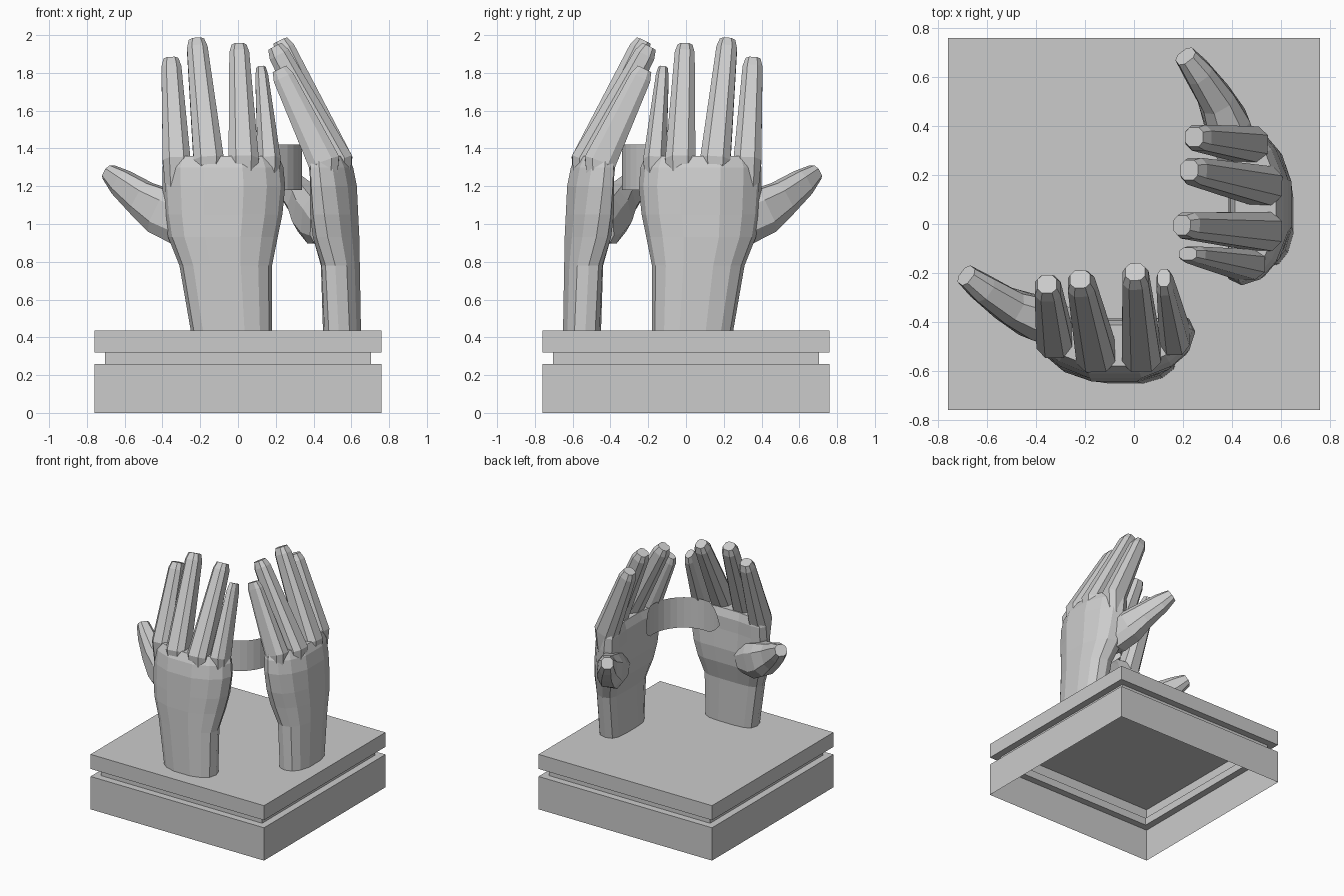
import bpy, bmesh, math
from mathutils import Vector, Matrix

cube = bpy.data.objects.get("Cube")
if cube:
    bpy.data.objects.remove(cube)

grey = bpy.data.materials.new("stone_grey")
grey.use_nodes = True
grey.diffuse_color = (0.6, 0.6, 0.6, 1)
grey.node_tree.nodes["Principled BSDF"].inputs["Base Color"].default_value = grey.diffuse_color

# reflection that turns the front hand into the side hand
SWAP = Matrix(((0, -1, 0, 0), (-1, 0, 0, 0), (0, 0, 1, 0), (0, 0, 0, 1)))


def finish(bm, name):
    me = bpy.data.meshes.new(name)
    bm.to_mesh(me)
    bm.free()
    me.materials.append(grey)
    ob = bpy.data.objects.new(name, me)
    bpy.context.collection.objects.link(ob)
    return ob


def loft(name, rings, caps=True, closed=True):
    bm = bmesh.new()
    loops = [[bm.verts.new(p) for p in ring] for ring in rings]
    n = len(loops[0])
    for a, b in zip(loops, loops[1:]):
        for i in range(n if closed else n - 1):
            j = (i + 1) % n
            bm.faces.new((a[i], a[j], b[j], b[i]))
    if caps:
        bm.faces.new(loops[-1])
        bm.faces.new(loops[0][::-1])
        bmesh.ops.recalc_face_normals(bm, faces=bm.faces[:])
    return finish(bm, name)


def squashed(t, power=0.75):
    c, s = math.cos(t), math.sin(t)
    return (math.copysign(abs(c) ** power, c), math.copysign(abs(s) ** power, s))


def tube(name, path, radii, side, sides=8):
    """Tapered limb: the first radius runs along side, the second across it."""
    pts = [Vector(p) for p in path]
    rings = []
    for k, p in enumerate(pts):
        d = (pts[min(k + 1, len(pts) - 1)] - pts[max(k - 1, 0)]).normalized()
        u = Vector(side)
        u = (u - d * u.dot(d)).normalized()
        v = d.cross(u)
        ra, rb = radii[k]
        ring = []
        for i in range(sides):
            c, s = squashed(math.tau * (i + 0.5) / sides)
            ring.append(p + u * ra * c + v * rb * s)
        rings.append(ring)
    return loft(name, rings)


def palm_ring(z, left, right, back, inner, bend, sides=14):
    cx, rx = (left + right) / 2, (right - left) / 2
    cy, ry = (back + inner) / 2, (inner - back) / 2
    ring = []
    for i in range(sides):
        c, s = squashed(math.tau * i / sides)
        ring.append((cx + rx * c, cy + ry * s + bend * c * c, z))
    return ring


# plinth: stepped square shell, open underneath
profile = [(0.76, 0), (0.76, 0.26), (0.705, 0.26), (0.705, 0.32), (0.76, 0.32), (0.76, 0.435)]
corners = [(-1, -1), (1, -1), (1, 1), (-1, 1)]
plinth = loft("plinth", [[(x * r, y * r, z) for x, y in corners] for r, z in profile], caps=False)
bm = bmesh.new()
bm.from_mesh(plinth.data)
bm.faces.new([v for v in bm.verts][-4:])
bm.to_mesh(plinth.data)
bm.free()

# wrist and palm: height, left, right, back, inner, end bend
hand = [loft("wrist_and_palm", [palm_ring(*r) for r in (
    (0.435, -0.25, 0.18, -0.655, -0.45, 0.02),
    (0.78, -0.31, 0.18, -0.65, -0.44, 0.03),
    (0.93, -0.37, 0.21, -0.65, -0.4, 0.05),
    (1.05, -0.39, 0.235, -0.645, -0.39, 0.06),
    (1.2, -0.4, 0.25, -0.64, -0.4, 0.08),
    (1.3, -0.4, 0.24, -0.62, -0.4, 0.08),
    (1.36, -0.38, 0.215, -0.59, -0.42, 0.08))])]

# fingers: base x, base y, tip x, tip y, tip z, base half width, tip half width
fingers = {
    "index_finger": (-0.325, -0.465, -0.355, -0.245, 1.87, 0.078, 0.056),
    "middle_finger": (-0.155, -0.525, -0.22, -0.225, 1.97, 0.085, 0.058),
    "ring_finger": (0.03, -0.525, 0.005, -0.195, 1.94, 0.085, 0.056),
    "little_finger": (0.165, -0.455, 0.122, -0.22, 1.82, 0.065, 0.036),
}
for name, (bx, by, tx, ty, tz, wb, wt) in fingers.items():
    base, tip = Vector((bx, by, 1.33)), Vector((tx, ty, tz))
    d = (tip - base).normalized()
    path = [base - Vector((0, 0, 0.16)), base, tip - d * 0.05, tip]
    radii = [(wb * 0.8, 0.07), (wb, 0.09), (wt, 0.06), (wt * 0.75, 0.042)]
    hand.append(tube(name, path, radii, (1, 0, 0)))

# thumb with its fleshy base
hand.append(tube("thumb",
                 [(-0.17, -0.43, 0.98), (-0.3, -0.42, 1.02), (-0.41, -0.38, 1.07),
                  (-0.51, -0.335, 1.135), (-0.62, -0.26, 1.22), (-0.685, -0.21, 1.275)],
                 [(0.09, 0.05), (0.14, 0.09), (0.13, 0.095), (0.1, 0.075),
                  (0.075, 0.06), (0.045, 0.045)], (0, 0, 1)))

# mirrored second hand
for ob in hand:
    bm = bmesh.new()
    bm.from_mesh(ob.data)
    bm.transform(SWAP)
    bmesh.ops.reverse_faces(bm, faces=bm.faces[:])
    finish(bm, "side_" + ob.name)
    ob.name = "front_" + ob.name

# curved band joining the palms, tapering to points
steps, arc = 16, []
for i in range(steps + 1):
    a = math.radians(228 + 174 * i / steps)
    arc.append((0.075 + 0.265 * math.cos(a), -0.075 + 0.265 * math.sin(a)))
half = [0.12 * min(1, 0.1 + min(i, steps - i) / 3) for i in range(steps + 1)]
loft("joining_band", [[(x, y, 1.3 + s * h) for (x, y), h in zip(arc, half)] for s in (-1, 1)],
     caps=False, closed=False)
